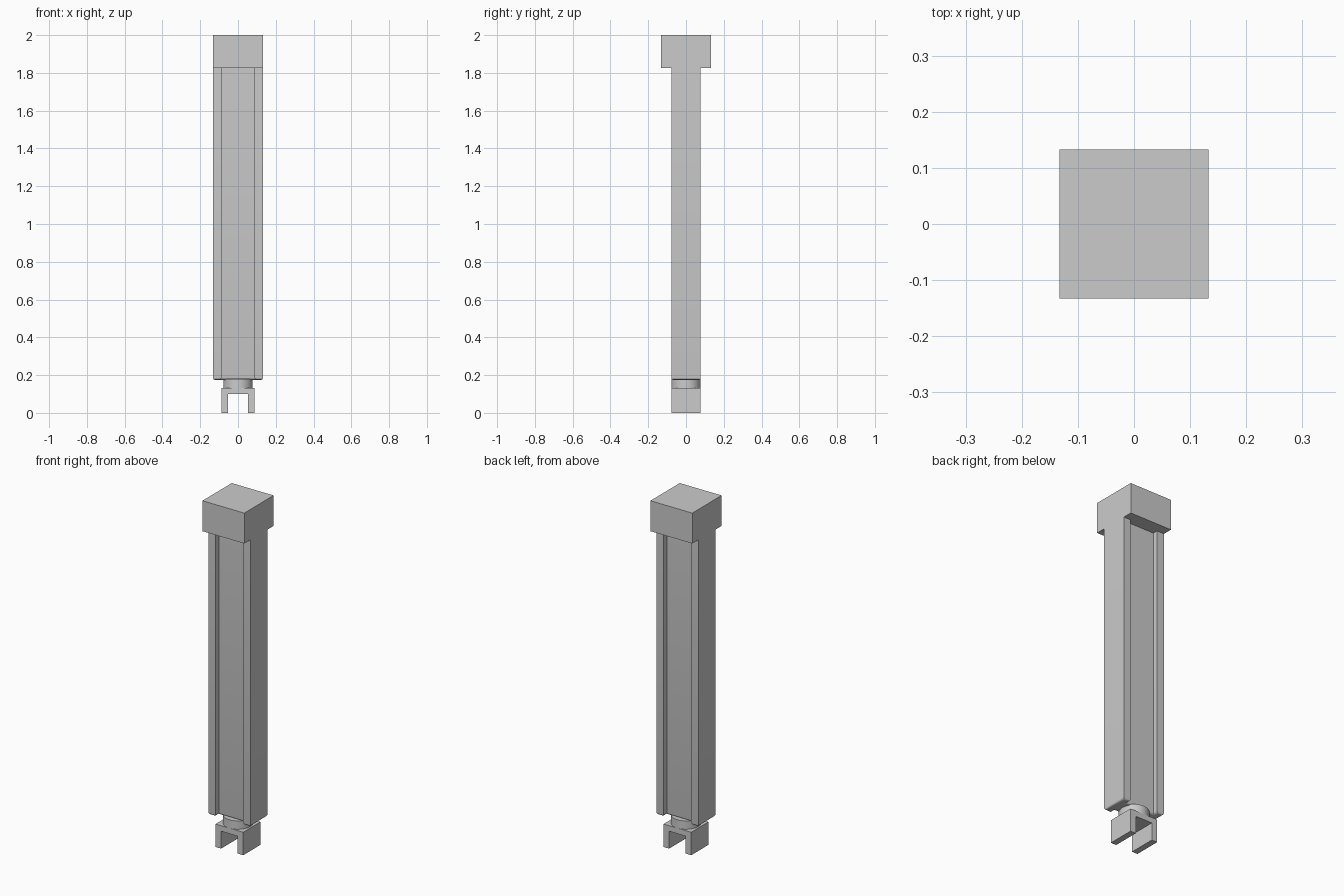
import bpy, bmesh

if "Cube" in bpy.data.objects:
    bpy.data.objects.remove(bpy.data.objects["Cube"])


def extrude_profile(name, points, start, end, axis="z", round_bottom=0.0):
    """Extrude a closed 2D outline along z (points are x, y) or y (points are x, z)."""
    bm = bmesh.new()
    if axis == "z":
        verts = [bm.verts.new((a, b, start)) for a, b in points]
        step = (0, 0, end - start)
    else:
        verts = [bm.verts.new((a, start, b)) for a, b in points]
        step = (0, end - start, 0)
    face = bm.faces.new(verts)
    ext = bmesh.ops.extrude_face_region(bm, geom=[face], use_keep_orig=True)
    moved = [g for g in ext["geom"] if isinstance(g, bmesh.types.BMVert)]
    bmesh.ops.translate(bm, verts=moved, vec=step)
    bmesh.ops.recalc_face_normals(bm, faces=bm.faces)
    if round_bottom:
        edges = [e for e in bm.edges if all(abs(v.co.z - start) < 1e-5 for v in e.verts)]
        bmesh.ops.bevel(bm, geom=edges, offset=round_bottom, segments=4,
                        profile=0.5, affect="EDGES")
    return finish(name, bm)


def finish(name, bm):
    mesh = bpy.data.meshes.new(name)
    bm.to_mesh(mesh)
    bm.free()
    obj = bpy.data.objects.new(name, mesh)
    bpy.context.collection.objects.link(obj)
    return obj


def smooth(obj):
    bpy.ops.object.select_all(action="DESELECT")
    obj.select_set(True)
    bpy.context.view_layer.objects.active = obj
    bpy.ops.object.shade_smooth_by_angle(angle=0.6)


# Square cap
c = 0.133
extrude_profile("top_cap", [(-c, -c), (c, -c), (c, c), (-c, c)], 1.825, 2.0)

# Column with a shallow channel in the front and back, rounded lower rim
w, d, g, web = 0.133, 0.078, 0.088, 0.049
half = [(-w, -d), (-g, -d), (-g, -web), (g, -web), (g, -d), (w, -d)]
column = extrude_profile("channelled_column",
                         half + [(-x, -y) for x, y in half],
                         0.175, 1.825, round_bottom=0.012)
smooth(column)

# Round neck under the column
bm = bmesh.new()
bmesh.ops.create_cone(bm, cap_ends=True, segments=48, radius1=0.078, radius2=0.078, depth=0.05)
bmesh.ops.translate(bm, verts=bm.verts, vec=(0, 0, 0.155))
smooth(finish("neck", bm))

# Fork foot, open downwards
fork = [(-0.088, 0), (-0.053, 0), (-0.053, 0.1), (0.053, 0.1),
        (0.053, 0), (0.088, 0), (0.088, 0.132), (-0.088, 0.132)]
extrude_profile("fork_foot", fork, -0.078, 0.078, axis="y")
